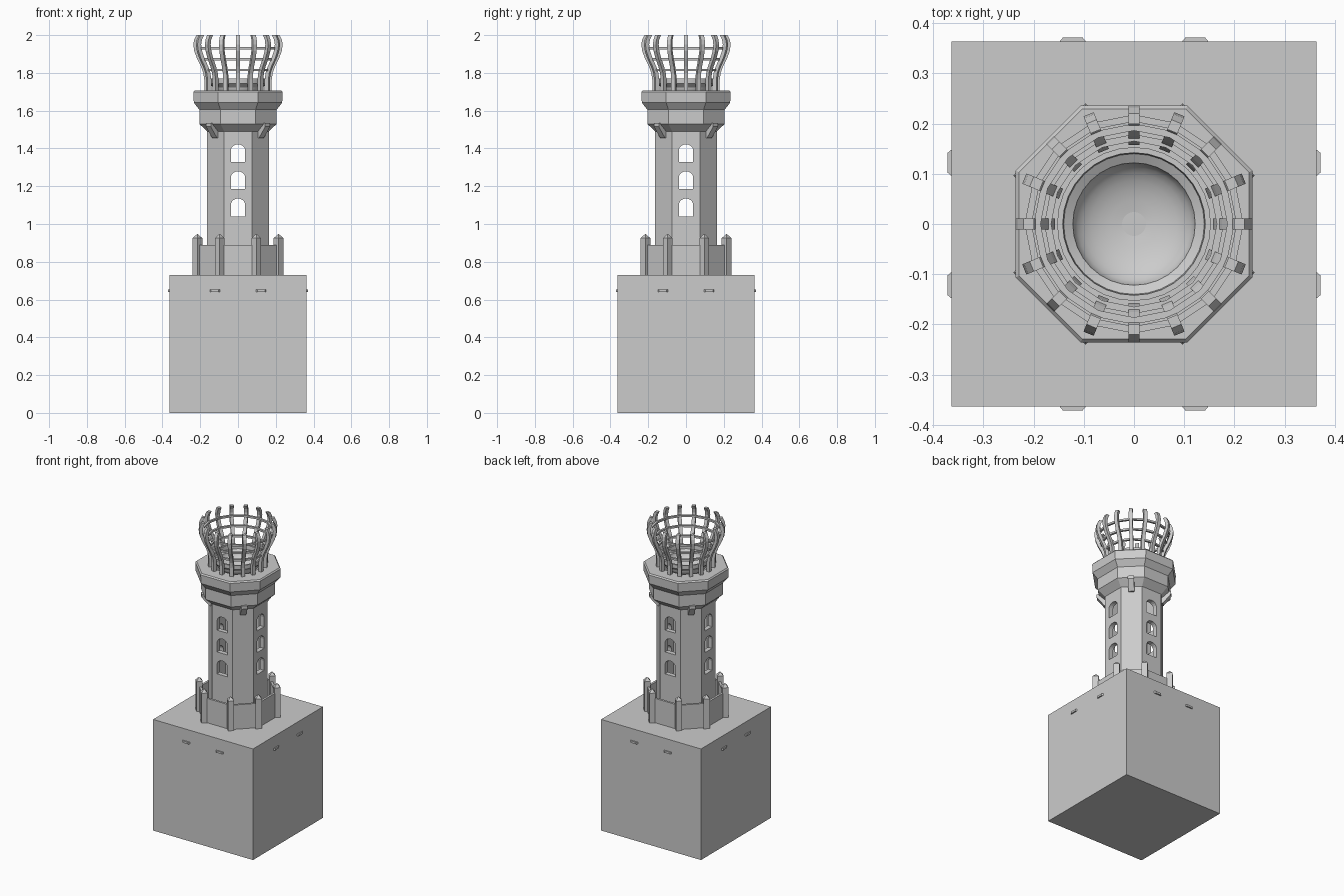
import bpy, bmesh
from math import sin, cos, pi, tau
from mathutils import Matrix, Vector

if "Cube" in bpy.data.objects:
    bpy.data.objects.remove(bpy.data.objects["Cube"])


def finish(name, bm, smooth=False):
    bmesh.ops.recalc_face_normals(bm, faces=bm.faces)
    me = bpy.data.meshes.new(name)
    bm.to_mesh(me)
    bm.free()
    ob = bpy.data.objects.new(name, me)
    bpy.context.collection.objects.link(ob)
    if smooth:
        bpy.ops.object.select_all(action='DESELECT')
        ob.select_set(True)
        bpy.context.view_layer.objects.active = ob
        bpy.ops.object.shade_smooth_by_angle(angle=0.6)
    return ob


def octagon(a):
    h = a * 0.45
    return [(a, -h), (a, h), (h, a), (-h, a), (-a, h), (-a, -h), (-h, -a), (h, -a)]


def ngon(n):
    return lambda r: [(r * cos(tau * i / n), r * sin(tau * i / n)) for i in range(n)]


def sweep(bm, profile, section):
    """Closed (radius, z) profile carried around a section outline."""
    rings = [[bm.verts.new((x, y, z)) for x, y in section(r)] for r, z in profile]
    for k in range(len(rings)):
        a, b = rings[k - 1], rings[k]
        for i in range(len(a)):
            bm.faces.new((a[i - 1], a[i], b[i], b[i - 1]))


def prism(bm, outline, offset, mat):
    """Outline of 3D points extruded by offset, then placed by mat."""
    off = Vector(offset)
    a = [bm.verts.new(mat @ Vector(p)) for p in outline]
    b = [bm.verts.new(mat @ (Vector(p) + off)) for p in outline]
    bm.faces.new(a)
    bm.faces.new(b[::-1])
    for i in range(len(a)):
        bm.faces.new((a[i - 1], a[i], b[i], b[i - 1]))


def turn(angle):
    return Matrix.Rotation(angle, 4, 'Z')


# base block
bm = bmesh.new()
B = 0.363
prism(bm, [(-B, -B, 0), (B, -B, 0), (B, B, 0), (-B, B, 0)], (0, 0, 0.73), Matrix())
finish("base_block", bm)

# small tabs near the top of the block
bm = bmesh.new()
for q in range(4):
    for s in (-0.122, 0.122):
        tab = [(s - 0.029, -0.36, 0.639), (s - 0.02, -0.371, 0.639),
               (s + 0.02, -0.371, 0.639), (s + 0.029, -0.36, 0.639)]
        prism(bm, tab, (0, 0, 0.013), turn(q * pi / 2))
finish("block_tabs", bm)

# hollow tower shaft
bm = bmesh.new()
sweep(bm, [(0.163, 0.73), (0.163, 1.52), (0.133, 1.52), (0.133, 0.73)], octagon)
shaft = finish("tower_shaft", bm)

# arched window cutters, three on each of the four main sides
bm = bmesh.new()
for q in range(4):
    for z in (1.04, 1.184, 1.327):
        arch = [(-0.038, 0.1, z), (0.038, 0.1, z)]
        arch += [(0.038 * cos(pi * i / 8), 0.1, z + 0.062 + 0.033 * sin(pi * i / 8)) for i in range(9)]
        prism(bm, arch, (0, 0.12, 0), turn(q * pi / 2))
bmesh.ops.remove_doubles(bm, verts=bm.verts, dist=1e-5)
cutter = finish("window_cutter", bm)
cutter.hide_render = True
mod = shaft.modifiers.new("windows", 'BOOLEAN')
mod.object = cutter
mod.operation = 'DIFFERENCE'
mod.solver = 'EXACT'
bpy.context.view_layer.objects.active = shaft
bpy.ops.object.modifier_apply(modifier=mod.name)
bpy.data.objects.remove(cutter)

# low parapet wall round the foot
bm = bmesh.new()
sweep(bm, [(0.217, 0.73), (0.217, 0.89), (0.203, 0.89), (0.203, 0.73)], octagon)
finish("parapet_wall", bm)

# pointed posts on the parapet corners
bm = bmesh.new()
for x, y in octagon(0.217):
    x, y = x * 0.99, y * 0.99
    rings = [[bm.verts.new((x + r * cos(k * pi / 2), y + r * sin(k * pi / 2), z)) for k in range(4)]
             for r, z in ((0.026, 0.73), (0.026, 0.925))]
    tip = bm.verts.new((x, y, 0.948))
    bm.faces.new(rings[0])
    for k in range(4):
        bm.faces.new((rings[0][k - 1], rings[0][k], rings[1][k], rings[1][k - 1]))
        bm.faces.new((rings[1][k - 1], rings[1][k], tip))
finish("parapet_posts", bm)

# stepped gallery at the top
bm = bmesh.new()
sweep(bm, [(0.133, 1.49), (0.163, 1.49), (0.205, 1.53), (0.205, 1.605), (0.234, 1.643),
           (0.236, 1.70), (0.229, 1.708), (0.135, 1.708), (0.133, 1.60)], octagon)
finish("gallery", bm)

# brackets under the gallery on the diagonal faces
bm = bmesh.new()
for q in range(4):
    side = [(0.155, -0.018, 1.455), (0.175, -0.018, 1.455), (0.222, -0.018, 1.515),
            (0.222, -0.018, 1.535), (0.155, -0.018, 1.535)]
    prism(bm, side, (0, 0.036, 0), turn(pi / 4 + q * pi / 2))
finish("gallery_brackets", bm)

# fire bowl
bm = bmesh.new()
bowl = [(0.122 * sin(t), 1.735 - 0.06 * cos(t)) for t in [pi / 2 * i / 8 for i in range(1, 9)]]
inner = [(r, z) for r, z in bowl] + [(0.14, 1.745), (0.142, 1.77), (0.153, 1.77), (0.153, 1.745)]
outer = [(r + 0.008, z - 0.012) for r, z in bowl[::-1]]
sweep(bm, inner + outer, ngon(32))
bmesh.ops.holes_fill(bm, edges=bm.edges)
for z_off, r in ((0, bowl[0][0]), (-0.012, bowl[0][0] + 0.008)):
    bm.faces.new([bm.verts.new((x, y, bowl[0][1] + z_off)) for x, y in ngon(32)(r)])
bmesh.ops.remove_doubles(bm, verts=bm.verts, dist=1e-5)
finish("fire_bowl", bm, True)

# curved basket ribs
path = [(0.168, 1.70), (0.168, 1.765), (0.173, 1.80), (0.186, 1.835), (0.206, 1.875),
        (0.221, 1.915), (0.226, 1.95), (0.222, 1.975), (0.21, 2.0)]
bm = bmesh.new()
for i in range(16):
    m = turn(tau * i / 16)
    rings = [[bm.verts.new(m @ Vector((r + dr, dy, z))) for dr, dy in
              ((-0.0105, -0.011), (0.0105, -0.011), (0.0105, 0.011), (-0.0105, 0.011))] for r, z in path]
    bm.faces.new(rings[0])
    bm.faces.new(rings[-1])
    for a, b in zip(rings, rings[1:]):
        for k in range(4):
            bm.faces.new((a[k - 1], a[k], b[k], b[k - 1]))
finish("basket_ribs", bm)

# hoops tying the ribs together
bm = bmesh.new()
for r, z in ((0.173, 1.815), (0.194, 1.872), (0.212, 1.93)):
    sweep(bm, [(r - 0.008, z - 0.006), (r + 0.006, z - 0.006),
               (r + 0.006, z + 0.006), (r - 0.008, z + 0.006)], ngon(16))
finish("basket_hoops", bm)
